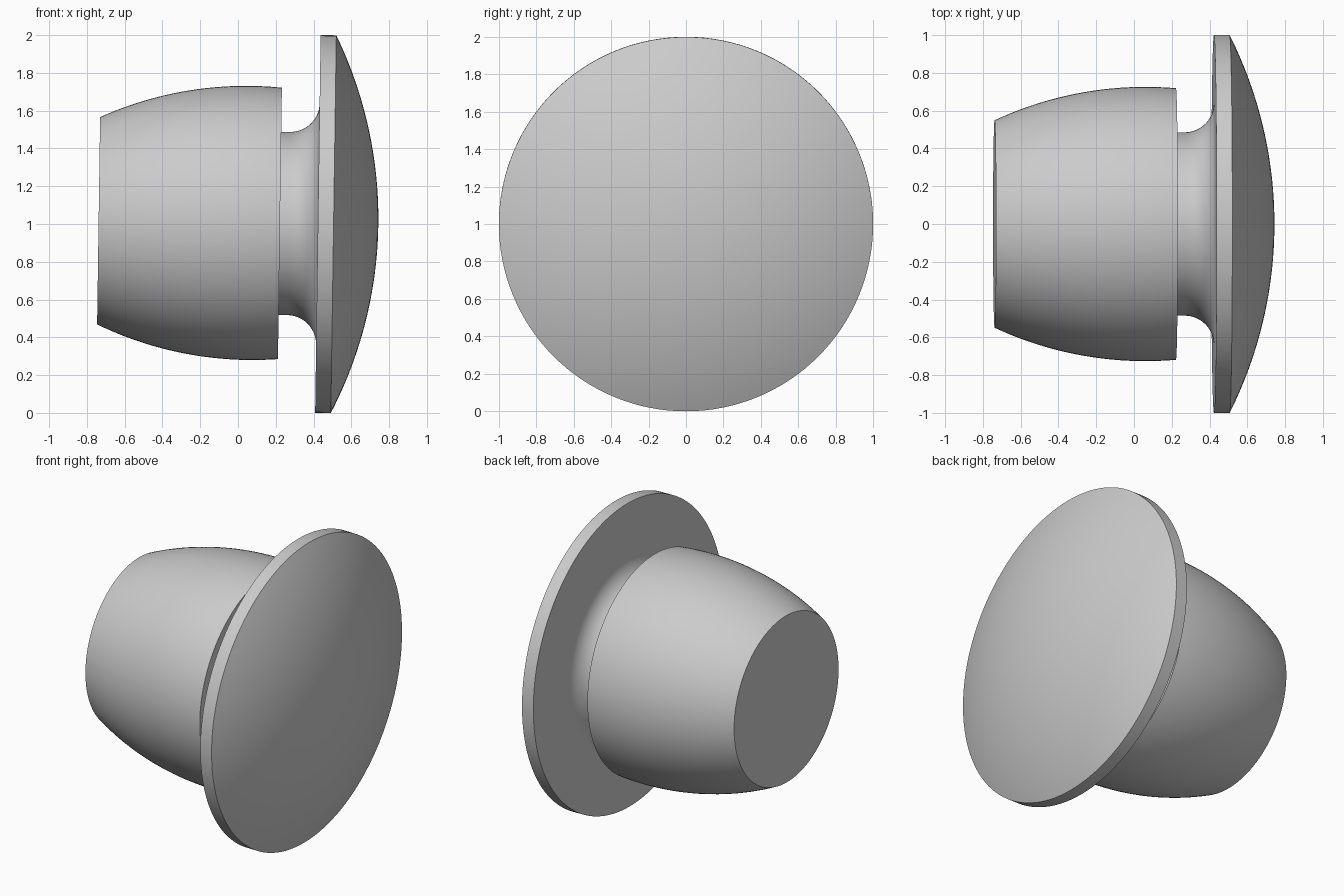
import bpy
import bmesh
import math
from mathutils import Vector, Matrix

cube = bpy.data.objects.get("Cube")
if cube:
    bpy.data.objects.remove(cube, do_unlink=True)

SEGMENTS = 128
TILT = 0.0145


def arc(cx, cr, radius, start, end, steps):
    """Points (axial, radial) on an arc; angles in radians from the axis."""
    angles = [start + (end - start) * i / steps for i in range(steps + 1)]
    return [(cx + radius * math.cos(a), cr + radius * math.sin(a)) for a in angles]


# Barrel: flat end cap, then a gently bulging side
bulge, crest, crest_r = 1.89, 0.06, 0.7255
barrel = arc(crest, crest_r - bulge, bulge,
             math.pi / 2 + math.asin((crest + 0.738) / bulge),
             math.pi / 2 - math.asin((0.222 - crest) / bulge), 24)

# Neck: short straight groove flaring into the back of the flange
fillet = 0.155
neck = [(0.222, 0.485)] + arc(0.268, 0.485 + fillet, fillet, -math.pi / 2, 0, 14)

# Flange: flat rim and shallow spherical dome
rim_back, rim_front, apex = 0.423, 0.506, 0.743
height = apex - rim_front
dome_r = (1 + height ** 2) / (2 * height)
dome = arc(apex - dome_r, 0, dome_r, math.asin(1 / dome_r), 0, 24)

profile = [(-0.738, 0)] + barrel + neck + [(rim_back, 1)] + dome

# Revolve the closed profile around the x axis
bm = bmesh.new()
verts = [bm.verts.new((s, 0, r)) for s, r in profile]
edges = [bm.edges.new(pair) for pair in zip(verts, verts[1:])]
bmesh.ops.spin(bm, geom=verts + edges, cent=Vector(), axis=Vector((1, 0, 0)),
               angle=math.tau, steps=SEGMENTS, use_merge=False)
bmesh.ops.remove_doubles(bm, verts=bm.verts, dist=0.0005)
bmesh.ops.recalc_face_normals(bm, faces=bm.faces)
# Slight sag of the axis
bm.transform(Matrix.Translation((0, 0, 1.0065)) @ Matrix.Rotation(TILT, 4, "Y"))
mesh = bpy.data.meshes.new("domed_plug")
bm.to_mesh(mesh)
bm.free()

plug = bpy.data.objects.new("domed_plug", mesh)
bpy.context.collection.objects.link(plug)

# Plain grey material
grey = bpy.data.materials.new("light_grey")
grey.use_nodes = True
colour = (0.6, 0.6, 0.6, 1)
grey.diffuse_color = colour
for node in grey.node_tree.nodes:
    if node.type == "BSDF_PRINCIPLED":
        node.inputs["Base Color"].default_value = colour
mesh.materials.append(grey)

# Smooth shading with crisp rims
bpy.ops.object.select_all(action="DESELECT")
plug.select_set(True)
bpy.context.view_layer.objects.active = plug
bpy.ops.object.shade_smooth_by_angle(angle=math.radians(30))
